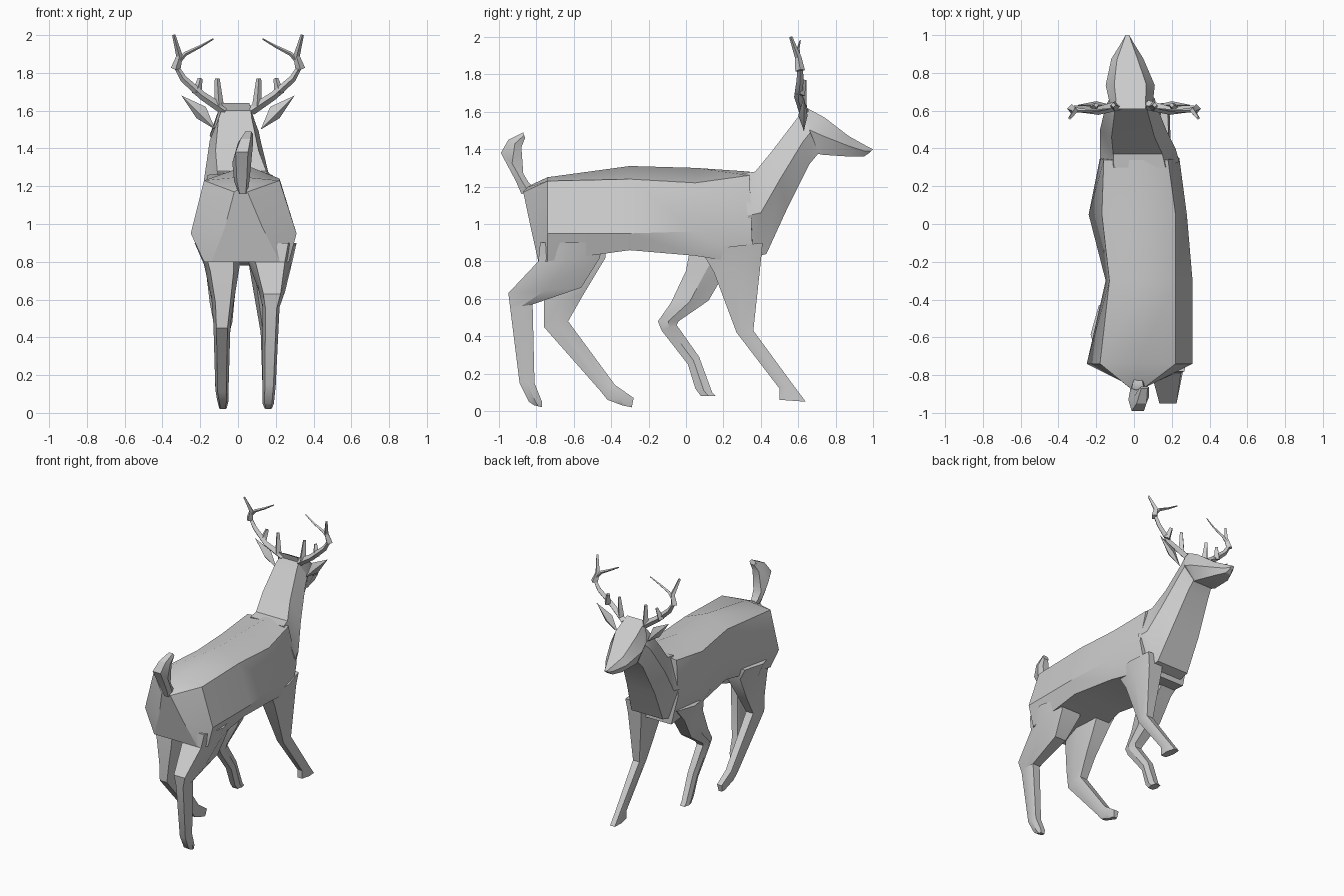
import bpy
import bmesh
from math import radians
from mathutils import Vector

default_cube = bpy.data.objects.get("Cube")
if default_cube:
    bpy.data.objects.remove(default_cube, do_unlink=True)

grey = bpy.data.materials.new("plain_grey")
grey.use_nodes = True
colour = (0.6, 0.6, 0.6, 1)
grey.diffuse_color = colour
grey.node_tree.nodes["Principled BSDF"].inputs["Base Color"].default_value = colour


def finish(bm, name, angle=32):
    """Turn a bmesh into a named, shaded object."""
    bmesh.ops.recalc_face_normals(bm, faces=bm.faces)
    mesh = bpy.data.meshes.new(name)
    bm.to_mesh(mesh)
    bm.free()
    mesh.materials.append(grey)
    obj = bpy.data.objects.new(name, mesh)
    bpy.context.collection.objects.link(obj)
    bpy.ops.object.select_all(action="DESELECT")
    obj.select_set(True)
    bpy.context.view_layer.objects.active = obj
    bpy.ops.object.shade_smooth_by_angle(angle=radians(angle))
    return obj


def loft(name, rings):
    """Skin a list of equal-length point rings and cap both ends."""
    bm = bmesh.new()
    loops = [[bm.verts.new(point) for point in ring] for ring in rings]
    for lower, upper in zip(loops, loops[1:]):
        for i in range(len(lower)):
            j = (i + 1) % len(lower)
            bm.faces.new((lower[i], lower[j], upper[j], upper[i]))
    bm.faces.new(loops[0])
    bm.faces.new(loops[-1])
    return finish(bm, name)


def limb_ring(back_y, back_z, front_y, front_z, x_min, x_max):
    """Six-sided section between a back point and a front point."""
    back = Vector((0, back_y, back_z))
    front = Vector((0, front_y, front_z))
    mid = back.lerp(front, 0.5)
    centre, half = (x_min + x_max) / 2, (x_max - x_min) / 2
    layout = ((back, -0.65), (mid, -1), (front, -0.65), (front, 0.65), (mid, 1), (back, 0.65))
    return [point + Vector((centre + half * side, 0, 0)) for point, side in layout]


def limb(name, sections):
    return loft(name, [limb_ring(*section) for section in sections])


def trunk_ring(top_y, low_y, ridge_z, top_z, mid_z, low_z, top, mid, low):
    """Seven-sided section with a raised spine; top, mid, low are x ranges."""
    mid_y = (top_y + low_y) / 2
    return [
        (sum(top) / 2, top_y, ridge_z),
        (top[1], top_y, top_z), (mid[1], mid_y, mid_z), (low[1], low_y, low_z),
        (low[0], low_y, low_z), (mid[0], mid_y, mid_z), (top[0], top_y, top_z),
    ]


# Trunk, from the leaning rump to the shoulders
trunk_sections = [
    (-0.87, -0.79, 1.19, 1.17, 0.98, 0.8, (-0.02, 0.05), (-0.07, 0.13), (-0.14, 0.22)),
    (-0.74, -0.74, 1.25, 1.23, 0.95, 0.8, (-0.18, 0.22), (-0.25, 0.31), (-0.18, 0.27)),
    (-0.3, -0.3, 1.31, 1.24, 0.95, 0.86, (-0.13, 0.22), (-0.15, 0.31), (-0.12, 0.27)),
    (0.05, 0.05, 1.3, 1.22, 0.96, 0.83, (-0.17, 0.22), (-0.24, 0.28), (-0.16, 0.24)),
    (0.34, 0.36, 1.28, 1.26, 1.0, 0.78, (-0.16, 0.18), (-0.18, 0.24), (-0.13, 0.2)),
]
loft("trunk", [trunk_ring(*section) for section in trunk_sections])

# Neck and head
limb("neck", [
    (0.3, 1.27, 0.36, 0.82, -0.18, 0.24),
    (0.37, 1.28, 0.43, 0.84, -0.18, 0.22),
    (0.46, 1.39, 0.54, 1.08, -0.18, 0.17),
    (0.59, 1.56, 0.66, 1.32, -0.15, 0.12),
    (0.62, 1.6, 0.71, 1.38, -0.13, 0.11),
])
limb("head", [
    (0.61, 1.64, 0.68, 1.38, -0.13, 0.1),
    (0.74, 1.57, 0.73, 1.37, -0.15, 0.11),
    (0.87, 1.47, 0.88, 1.36, -0.12, 0.05),
    (0.96, 1.42, 0.95, 1.36, -0.07, 0),
    (1, 1.4, 0.98, 1.38, -0.05, -0.02),
])

# Legs, each in its own walking pose: thigh, joint, shank, hoof
limb("hind_left_leg", [
    (-0.78, 0.9, -0.45, 0.9, 0.06, 0.31),
    (-0.79, 0.8, -0.46, 0.82, 0.05, 0.29),
    (-0.95, 0.63, -0.56, 0.66, 0.11, 0.25),
    (-0.94, 0.55, -0.82, 0.57, 0.13, 0.22),
    (-0.89, 0.15, -0.81, 0.15, 0.13, 0.2),
    (-0.84, 0.05, -0.77, 0.05, 0.13, 0.19),
    (-0.81, 0.03, -0.77, 0.02, 0.14, 0.18),
])
limb("hind_right_leg", [
    (-0.74, 0.9, -0.43, 0.9, -0.23, 0.02),
    (-0.75, 0.75, -0.43, 0.82, -0.18, 0.01),
    (-0.76, 0.58, -0.55, 0.62, -0.14, -0.02),
    (-0.76, 0.45, -0.63, 0.48, -0.13, -0.04),
    (-0.46, 0.11, -0.38, 0.14, -0.12, -0.05),
    (-0.42, 0.06, -0.28, 0.07, -0.11, -0.05),
    (-0.34, 0.03, -0.29, 0.02, -0.1, -0.06),
])
limb("front_left_leg", [
    (0.08, 0.86, 0.41, 0.9, 0.05, 0.25),
    (0.15, 0.74, 0.4, 0.8, 0.06, 0.23),
    (0.27, 0.42, 0.36, 0.43, 0.12, 0.2),
    (0.5, 0.12, 0.58, 0.13, 0.13, 0.19),
    (0.5, 0.06, 0.64, 0.05, 0.13, 0.19),
])
limb("front_right_leg", [
    (0.02, 0.86, 0.34, 0.88, -0.2, 0.01),
    (0, 0.75, 0.22, 0.76, -0.17, 0),
    (-0.08, 0.58, 0.12, 0.59, -0.15, -0.02),
    (-0.15, 0.48, -0.04, 0.48, -0.13, -0.03),
    (-0.13, 0.43, -0.05, 0.46, -0.12, -0.04),
    (0.01, 0.25, 0.07, 0.29, -0.12, -0.05),
    (0.05, 0.12, 0.14, 0.1, -0.11, -0.05),
    (0.08, 0.08, 0.16, 0.08, -0.11, -0.05),
])

# Raised tail
limb("tail", [
    (-0.88, 1.16, -0.8, 1.18, 0, 0.05),
    (-0.91, 1.23, -0.84, 1.22, -0.02, 0.06),
    (-0.99, 1.38, -0.87, 1.27, -0.03, 0.07),
    (-0.95, 1.45, -0.88, 1.41, 0, 0.08),
    (-0.87, 1.49, -0.86, 1.46, 0.03, 0.08),
])


def ear(name, side):
    """Leaf-shaped ear with a shallow keel on both faces."""
    bm = bmesh.new()
    outline = ((0.12, 1.5), (0.22, 1.56), (0.3, 1.68), (0.17, 1.62))
    rim = [bm.verts.new((side * x, 0.63, z)) for x, z in outline]
    for keel_y in (0.6, 0.65):
        keel = bm.verts.new((side * 0.2, keel_y, 1.58))
        for i in range(len(rim)):
            bm.faces.new((rim[i - 1], rim[i], keel))
    finish(bm, name)


def antler(name, side):
    """Curved beam with upright tines, as tapered four-sided tubes."""
    branches = [
        [(0.07, 0.63, 1.6), (0.19, 0.6, 1.68), (0.29, 0.61, 1.77), (0.33, 0.61, 1.84),
         (0.28, 0.6, 1.9), (0.2, 0.6, 1.94), (0.13, 0.61, 1.98)],
        [(0.33, 0.61, 1.82), (0.31, 0.6, 1.89), (0.34, 0.56, 2)],
        [(0.22, 0.61, 1.69), (0.2, 0.63, 1.77)],
        [(0.1, 0.62, 1.62), (0.11, 0.63, 1.77)],
    ]
    bm = bmesh.new()
    for path in branches:
        points = [Vector((side * x, y, z)) for x, y, z in path]
        loops = []
        for i, point in enumerate(points):
            along = (points[min(i + 1, len(points) - 1)] - points[max(i - 1, 0)]).normalized()
            across = along.cross(Vector((0, 1, 0))).normalized()
            outward = along.cross(across)
            radius = 0.026 * (1 - i / len(points))
            loops.append([bm.verts.new(point + radius * offset)
                          for offset in (across, outward, -across, -outward)])
        for low, high in zip(loops, loops[1:]):
            for k in range(4):
                bm.faces.new((low[k - 1], low[k], high[k], high[k - 1]))
        bm.faces.new(loops[0])
        bm.faces.new(loops[-1])
    finish(bm, name)


# Paired head parts
for label, side in (("left", 1), ("right", -1)):
    ear(label + "_ear", side)
    antler(label + "_antler", side)
